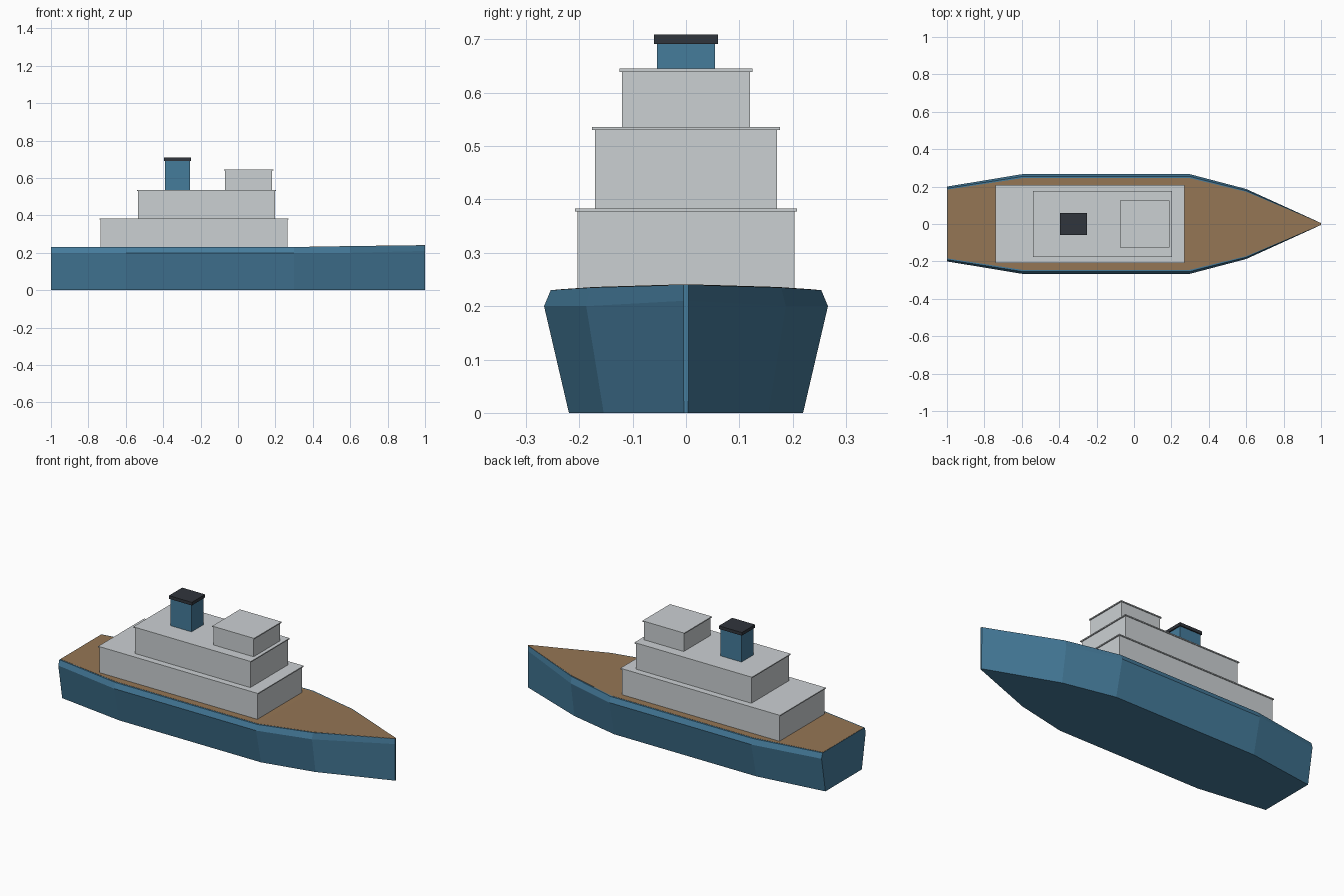
import bpy, bmesh

if "Cube" in bpy.data.objects:
    bpy.data.objects.remove(bpy.data.objects["Cube"])


def material(name, rgb):
    m = bpy.data.materials.new(name)
    m.diffuse_color = (*rgb, 1)
    m.use_nodes = True
    m.node_tree.nodes["Principled BSDF"].inputs["Base Color"].default_value = m.diffuse_color
    return m


BLUE = material("blue_paint", (0.06, 0.20, 0.33))
WOOD = material("deck_wood", (0.30, 0.18, 0.09))
PALE = material("pale_grey", (0.60, 0.63, 0.65))
DARK = material("dark_cap", (0.03, 0.035, 0.045))


def finish(name, bm, mat):
    bmesh.ops.recalc_face_normals(bm, faces=bm.faces)
    mesh = bpy.data.meshes.new(name)
    bm.to_mesh(mesh)
    bm.free()
    mesh.materials.append(mat)
    ob = bpy.data.objects.new(name, mesh)
    bpy.context.collection.objects.link(ob)
    return ob


def box(name, x0, x1, half_y, z0, z1, mat):
    bm = bmesh.new()
    bmesh.ops.create_cube(bm, size=1)
    for v in bm.verts:
        v.co = ((x0 + x1) / 2 + v.co.x * (x1 - x0),
                v.co.y * 2 * half_y,
                (z0 + z1) / 2 + v.co.z * (z1 - z0))
    return finish(name, bm, mat)


# Hull stations: x, half width at the knuckle, knuckle height, deck height
STATIONS = [(-1.0, 0.20, 0.20, 0.23), (-0.6, 0.266, 0.20, 0.23),
            (0.3, 0.266, 0.20, 0.23), (0.6, 0.187, 0.20, 0.235),
            (1.0, 0.005, 0.21, 0.24)]

# Hull: six-sided sections bridged from stern to bow
bm = bmesh.new()
rings = []
for x, w, knuckle, top in STATIONS:
    half = [(0.825 * w, 0), (w, knuckle), (0.953 * w, top)]
    section = half + [(-y, z) for y, z in reversed(half)]
    rings.append([bm.verts.new((x, y, z)) for y, z in section])
for a, b in zip(rings, rings[1:]):
    for i in range(6):
        j = (i + 1) % 6
        bm.faces.new((a[i], a[j], b[j], b[i]))
bm.faces.new(rings[0])
bm.faces.new(rings[-1])
finish("hull", bm, BLUE)

# Deck: thin planking inset from the hull edge
bm = bmesh.new()
rings = []
for x, w, _, top in STATIONS:
    x = max(x, -0.998)
    w *= 0.92
    rings.append([bm.verts.new((x, y, z)) for y, z in
                  ((w, top - 0.002), (w, top + 0.001),
                   (-w, top + 0.001), (-w, top - 0.002))])
for a, b in zip(rings, rings[1:]):
    for i in range(4):
        j = (i + 1) % 4
        bm.faces.new((a[i], a[j], b[j], b[i]))
bm.faces.new(rings[0])
bm.faces.new(rings[-1])
finish("deck", bm, WOOD)

# Cabin tiers, each with a thin overhanging roof
TIERS = [("lower_cabin", -0.735, 0.265, 0.203, 0.228, 0.377),
         ("middle_cabin", -0.535, 0.198, 0.171, 0.383, 0.530),
         ("bridge", -0.07, 0.183, 0.12, 0.536, 0.639)]
for name, x0, x1, hy, z0, z1 in TIERS:
    box(name, x0, x1, hy, z0, z1, PALE)
    box(name + "_roof", x0 - 0.006, x1 + 0.006, hy + 0.005, z1, z1 + 0.006, PALE)

# Funnel and its cap
box("funnel", -0.39, -0.257, 0.054, 0.534, 0.692, BLUE)
box("funnel_cap", -0.396, -0.251, 0.06, 0.691, 0.709, DARK)
